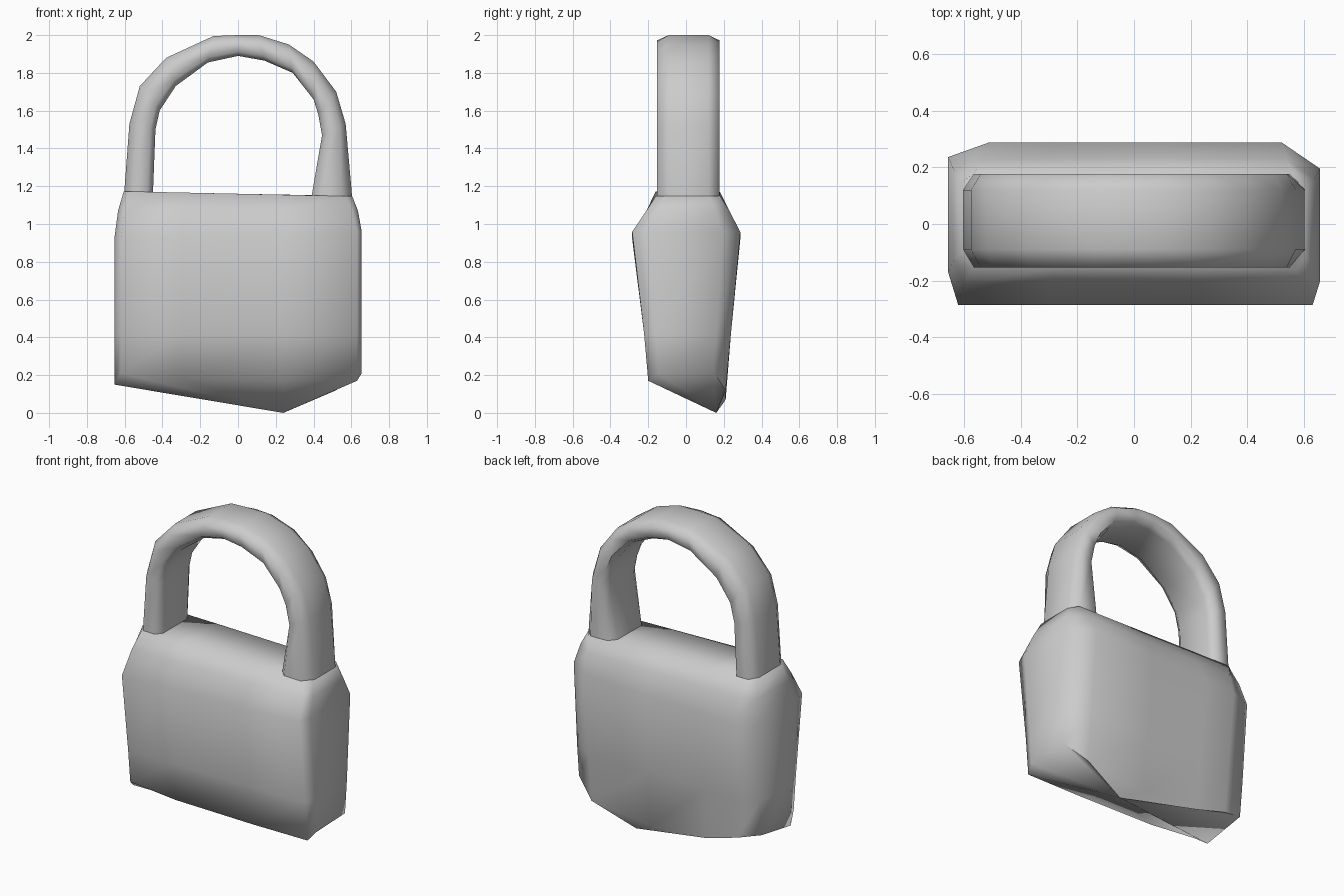
import bpy
import bmesh
import math

if "Cube" in bpy.data.objects:
    bpy.data.objects.remove(bpy.data.objects["Cube"], do_unlink=True)

grey = bpy.data.materials.new("plain_grey")
grey.use_nodes = True
grey.diffuse_color = (0.6, 0.6, 0.6, 1)
grey.node_tree.nodes["Principled BSDF"].inputs["Base Color"].default_value = grey.diffuse_color


def loft(name, rings, smooth_angle, tip=None):
    """Skin closed rings of points; the first end is capped flat or drawn to a tip."""
    bm = bmesh.new()
    loops = [[bm.verts.new(p) for p in ring] for ring in rings]
    for low, high in zip(loops, loops[1:]):
        for i in range(len(low)):
            j = (i + 1) % len(low)
            bm.faces.new((low[i], low[j], high[j], high[i]))
    caps = [bm.faces.new(loops[-1])]
    if tip:
        apex = bm.verts.new(tip)
        for i, vert in enumerate(loops[0]):
            bm.faces.new((loops[0][i - 1], vert, apex))
    else:
        caps.append(bm.faces.new(loops[0]))
    bmesh.ops.triangulate(bm, faces=caps)
    bmesh.ops.recalc_face_normals(bm, faces=bm.faces)
    mesh = bpy.data.meshes.new(name)
    bm.to_mesh(mesh)
    bm.free()
    mesh.materials.append(grey)
    obj = bpy.data.objects.new(name, mesh)
    bpy.context.collection.objects.link(obj)
    bpy.ops.object.select_all(action="DESELECT")
    obj.select_set(True)
    bpy.context.view_layer.objects.active = obj
    bpy.ops.object.shade_smooth_by_angle(angle=math.radians(smooth_angle))


# Lock body outline: x, x at the shoulder top, depth share, uneven rim height
outline = [
    (-0.62, -0.57, -1, 0.21), (-0.3, -0.28, -1, 0.18), (0.24, 0.22, -1, 0.17), (0.63, 0.57, -1, 0.17),
    (0.655, 0.605, -0.72, 0.21), (0.655, 0.605, 0.68, 0.22),
    (0.52, 0.565, 1, 0.12), (0.1, 0.1, 1, 0.07), (-0.3, -0.28, 1, 0.1), (-0.51, -0.565, 1, 0.16),
    (-0.655, -0.605, 0.82, 0.2), (-0.655, -0.605, -0.6, 0.15),
]


def body_ring(blend, front, back, height=None, tilt=0.0):
    """One outline at a height, or along the rim; blend narrows it to the shoulder top."""
    return [
        (x + (top_x - x) * blend,
         share * (front if share < 0 else back),
         rim if height is None else height - tilt * x)
        for x, top_x, share, rim in outline
    ]


loft("lock_body", [
    body_ring(0.0, 0.2, 0.21),
    body_ring(0.0, 0.222, 0.238, 0.42),
    body_ring(0.0, 0.285, 0.288, 0.94, -0.03),
    body_ring(0.4, 0.21, 0.23, 1.07),
    body_ring(1.0, 0.16, 0.18, 1.16, 0.02),
], 80, tip=(0.24, 0.16, 0.0))

# Shackle: paired outer and inner points along the arch
arch = [
    ((-0.605, 1.1), (-0.45, 1.1)), ((-0.602, 1.17), (-0.45, 1.17)),
    ((-0.575, 1.53), (-0.437, 1.5)), ((-0.52, 1.73), (-0.415, 1.6)),
    ((-0.38, 1.88), (-0.33, 1.73)), ((-0.13, 1.995), (-0.16, 1.855)),
    ((0.0, 2.0), (0.0, 1.89)), ((0.11, 2.0), (0.14, 1.865)),
    ((0.27, 1.95), (0.29, 1.8)), ((0.4, 1.86), (0.4, 1.66)),
    ((0.52, 1.7), (0.425, 1.58)), ((0.57, 1.53), (0.445, 1.47)),
    ((0.602, 1.17), (0.39, 1.15)), ((0.605, 1.1), (0.38, 1.1)),
]
# Chamfered band section: position across the band, y
section = [(0, -0.09), (0.25, -0.153), (0.8, -0.153), (1, -0.11),
           (1, 0.13), (0.8, 0.177), (0.25, 0.177), (0, 0.12)]

loft("shackle", [
    [(ox + (ix - ox) * t, y, oz + (iz - oz) * t) for t, y in section]
    for (ox, oz), (ix, iz) in arch
], 65)
